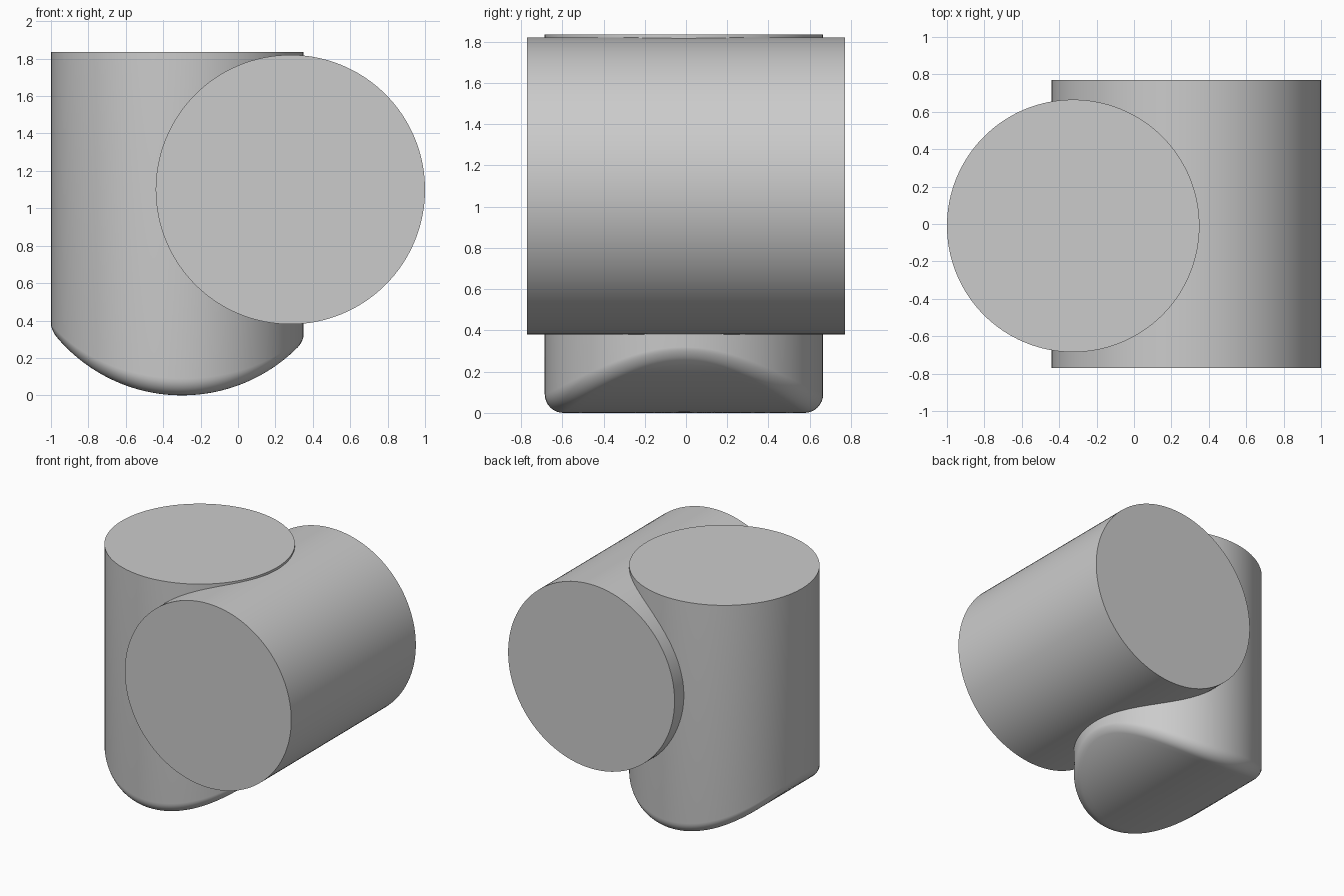
import bpy, bmesh, math

cube = bpy.data.objects.get("Cube")
if cube:
    bpy.data.objects.remove(cube, do_unlink=True)

grey = bpy.data.materials.new("plain grey")
grey.use_nodes = True
colour = (0.6, 0.6, 0.6, 1)
grey.diffuse_color = colour
grey.node_tree.nodes["Principled BSDF"].inputs["Base Color"].default_value = colour

SIDES = 128


def finish(obj):
    obj.data.materials.append(grey)
    bpy.ops.object.select_all(action="DESELECT")
    obj.select_set(True)
    bpy.context.view_layer.objects.active = obj
    bpy.ops.object.shade_smooth_by_angle(angle=math.radians(30))


# Horizontal cylinder running front to back
bpy.ops.mesh.primitive_cylinder_add(vertices=SIDES, radius=0.72, depth=1.54,
                                    location=(0.28, 0, 1.1),
                                    rotation=(math.pi / 2, 0, 0))
barrel = bpy.context.object
barrel.name = "horizontal_cylinder"
finish(barrel)

# Upright cylinder: its underside is an arc across x with a rounded rim
CX, CY, R, TOP = -0.325, -0.01, 0.675, 1.835
ARC_X, ARC_R = -0.3, 0.875


def underside(x):
    return ARC_R - math.sqrt(ARC_R ** 2 - (x - ARC_X) ** 2)


def ring(bm, inset, rise):
    """Ring of the underside; the rim rounding fades towards the x ends."""
    verts = []
    for i in range(SIDES):
        a = 2 * math.pi * i / SIDES
        f = 0.03 + 0.06 * math.sin(a) ** 2
        r = R - f * inset if inset <= 1 else (R - f) * (2 - inset)
        x = CX + r * math.cos(a)
        verts.append(bm.verts.new((x, CY + r * math.sin(a), underside(x) + f * rise)))
    return verts


bm = bmesh.new()
rings = [[bm.verts.new((CX + R * math.cos(2 * math.pi * i / SIDES),
                        CY + R * math.sin(2 * math.pi * i / SIDES), TOP))
          for i in range(SIDES)]]
for k in range(9):
    a = math.pi / 2 * k / 8
    rings.append(ring(bm, 1 - math.cos(a), 1 - math.sin(a)))
for k in range(1, 16):
    rings.append(ring(bm, 1 + k / 16, 0))
for upper, lower in zip(rings, rings[1:]):
    for i in range(SIDES):
        j = (i + 1) % SIDES
        bm.faces.new((upper[i], lower[i], lower[j], upper[j]))
bm.faces.new(rings[0])
tip = bm.verts.new((CX, CY, underside(CX)))
for i in range(SIDES):
    bm.faces.new((rings[-1][i], tip, rings[-1][(i + 1) % SIDES]))
bmesh.ops.recalc_face_normals(bm, faces=bm.faces[:])
mesh = bpy.data.meshes.new("upright_cylinder")
bm.to_mesh(mesh)
bm.free()
upright = bpy.data.objects.new("upright_cylinder", mesh)
bpy.context.collection.objects.link(upright)
finish(upright)
